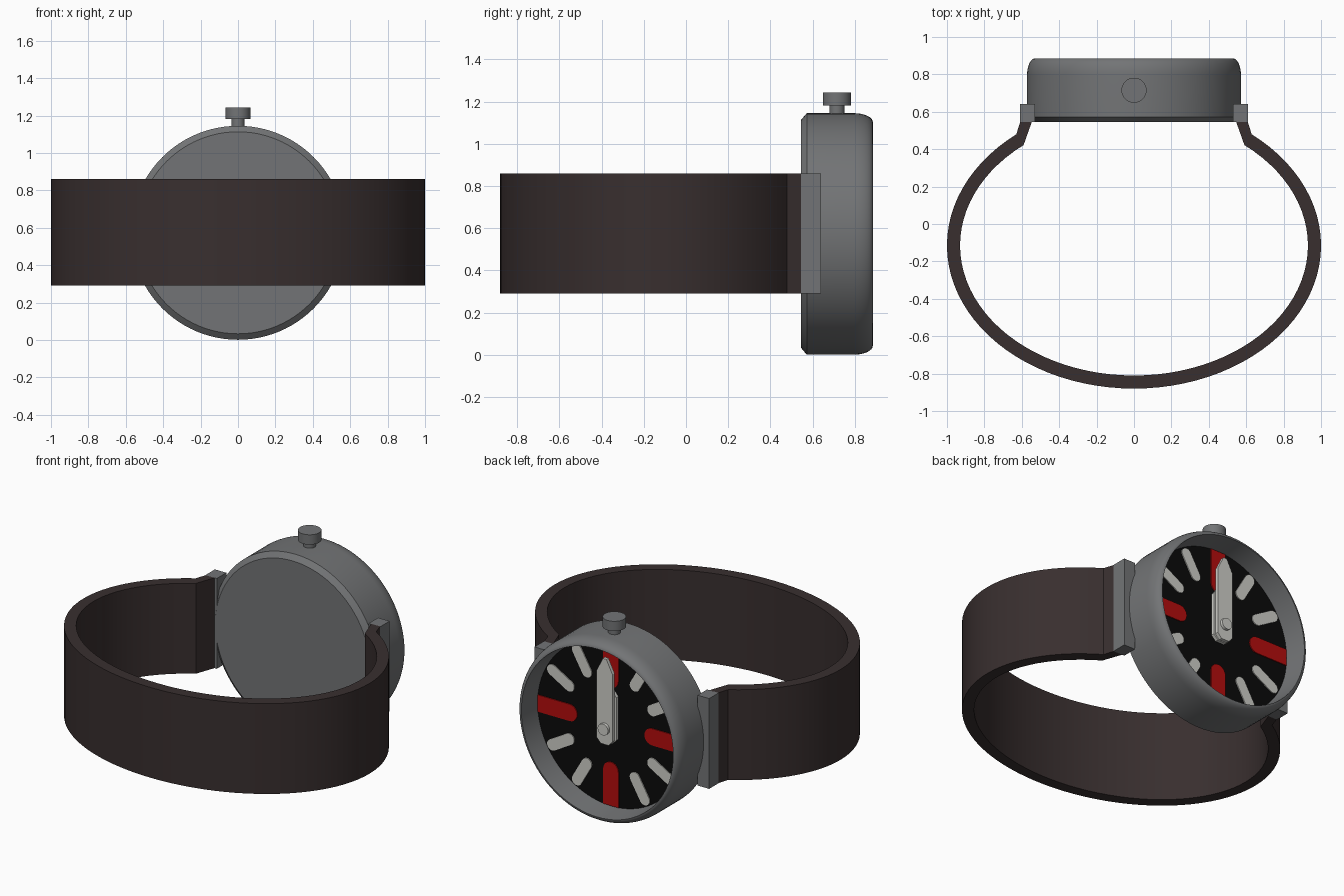
import bpy, bmesh, math
from mathutils import Matrix, Vector

if "Cube" in bpy.data.objects:
    bpy.data.objects.remove(bpy.data.objects["Cube"])

CZ = 0.573          # height of the case centre
DIAL_Y = 0.745      # depth of the dial


def material(name, rgb):
    m = bpy.data.materials.new(name)
    m.diffuse_color = (*rgb, 1)
    m.use_nodes = True
    m.node_tree.nodes["Principled BSDF"].inputs["Base Color"].default_value = m.diffuse_color
    return m


STEEL = material("steel grey", (0.17, 0.175, 0.18))
LEATHER = material("dark brown", (0.040, 0.028, 0.028))
BLACK = material("dial black", (0.003, 0.003, 0.003))
RED = material("marker red", (0.45, 0.004, 0.004))
PALE = material("pale grey", (0.62, 0.62, 0.58))


def finish(name, bm, mat, smooth=False):
    bmesh.ops.recalc_face_normals(bm, faces=bm.faces)
    me = bpy.data.meshes.new(name)
    bm.to_mesh(me)
    bm.free()
    me.materials.append(mat)
    ob = bpy.data.objects.new(name, me)
    bpy.context.collection.objects.link(ob)
    if smooth:
        bpy.ops.object.select_all(action='DESELECT')
        ob.select_set(True)
        bpy.context.view_layer.objects.active = ob
        bpy.ops.object.shade_smooth_by_angle(angle=math.radians(30))
    return ob


def lathe(name, profile, mat, origin, axis, n=96):
    """Turn (radius, height) points around an axis; radius 0 closes the end."""
    bm = bmesh.new()
    rot = Vector((0, 0, 1)).rotation_difference(Vector(axis)).to_matrix()
    rings = []
    for r, h in profile:
        count = 1 if r == 0 else n
        rings.append([bm.verts.new(rot @ Vector((r * math.cos(a), r * math.sin(a), h)) + Vector(origin))
                      for a in (2 * math.pi * i / n for i in range(count))])
    for a, b in zip(rings, rings[1:]):
        for i in range(n):
            vs = [a[i % len(a)], a[(i + 1) % len(a)], b[(i + 1) % len(b)], b[i % len(b)]]
            bm.faces.new(list(dict.fromkeys(vs)))
    return finish(name, bm, mat, True)


def plate(name, outline, y, thick, mat, angle=0):
    """Flat plate on the dial from an (x, z) outline, turned about the centre."""
    bm = bmesh.new()
    f = bm.faces.new([bm.verts.new((x, y, z)) for x, z in outline])
    ext = bmesh.ops.extrude_face_region(bm, geom=[f])
    bmesh.ops.translate(bm, vec=(0, thick, 0),
                        verts=[v for v in ext['geom'] if isinstance(v, bmesh.types.BMVert)])
    bmesh.ops.transform(bm, verts=bm.verts,
                        matrix=Matrix.Translation((0, 0, CZ)) @ Matrix.Rotation(angle, 4, 'Y'))
    return finish(name, bm, mat)


def arc(z, r, start, n=10):
    return [(r * math.cos(start + math.pi * i / n), z + r * math.sin(start + math.pi * i / n))
            for i in range(n + 1)]


# case: closed back, rounded front shoulder, sharp lip and recessed well
shoulder = [(0.53 + 0.042 * math.cos(t), 0.795 + 0.09 * math.sin(t))
            for t in (math.pi / 2 * i / 8 for i in range(9))]
lathe("case", [(0, 0.545), (0.54, 0.545), (0.572, 0.572)] + shoulder
      + [(0.515, DIAL_Y - 0.005), (0, DIAL_Y - 0.005)], STEEL, (0, 0, CZ), (0, 1, 0))
lathe("dial", [(0, -0.004), (0.5145, -0.004), (0.5145, 0), (0, 0)], BLACK, (0, DIAL_Y, CZ), (0, 1, 0))

# hour markers: four red, eight pale
for h in range(12):
    if h % 3 == 0:
        w, inner = 0.053, 0.235
        shape = [(w, 0.51), (-w, 0.51)] + arc(inner + w, w, math.pi)
        plate("red_marker", shape, DIAL_Y, 0.006, RED, h * math.pi / 6)
    else:
        w, inner = 0.035, 0.30
        shape = arc(0.508 - w, w, 0) + arc(inner + w, w, math.pi)
        plate("pale_marker", shape, DIAL_Y, 0.006, PALE, h * math.pi / 6)


# hands, both pointing to the top
def hand(name, w, shoulder_z, tip_z, y):
    shape = [(w, shoulder_z), (0.012, tip_z), (-0.012, tip_z), (-w, shoulder_z),
             (-w, -0.07), (-w * 0.5, -0.10), (w * 0.5, -0.10), (w, -0.07)]
    plate(name, shape, y, 0.022, PALE)


hand("hour_hand", 0.062, 0.20, 0.265, 0.762)
hand("minute_hand", 0.055, 0.355, 0.44, 0.79)
lathe("hand_pivot", [(0, 0), (0.036, 0), (0.036, 0.085), (0, 0.085)], PALE, (0, DIAL_Y, CZ), (0, 1, 0), 24)

# crown on its stem
lathe("crown", [(0, 0), (0.035, 0), (0.035, 0.06), (0.067, 0.06), (0.067, 0.122), (0, 0.122)],
      STEEL, (0, 0.715, 1.122), (0, 0, 1), 32)

# lugs
for side in (-1, 1):
    bm = bmesh.new()
    bmesh.ops.create_cube(bm, size=1, matrix=Matrix.Translation((side * 0.57, 0.593, CZ + 0.002))
                          @ Matrix.Diagonal((0.08, 0.095, 0.57, 1)))
    finish("lug", bm, STEEL)

# strap: open elliptical band whose ends bend in to the lugs
def strap_side(a, b, start, end_x):
    n = 72
    sweep = math.pi + 2 * start
    pts = [(a * math.cos(t), -0.115 + b * math.sin(t))
           for t in (start - sweep * i / n for i in range(n + 1))]
    return [(end_x, 0.55)] + pts + [(-end_x, 0.55)]


outer = strap_side(1.0, 0.765, math.radians(51), 0.607)
inner = strap_side(0.93, 0.695, math.radians(50.6), 0.545)
bm = bmesh.new()
rows = [[bm.verts.new((x, y, z)) for x, y in side]
        for side, z in ((outer, 0.29), (inner, 0.29), (inner, 0.86), (outer, 0.86))]
for k in range(4):
    p, q = rows[k], rows[(k + 1) % 4]
    for i in range(len(p) - 1):
        bm.faces.new((p[i], p[i + 1], q[i + 1], q[i]))
for i in (0, -1):
    bm.faces.new([r[i] for r in rows])
finish("strap", bm, LEATHER, True)
